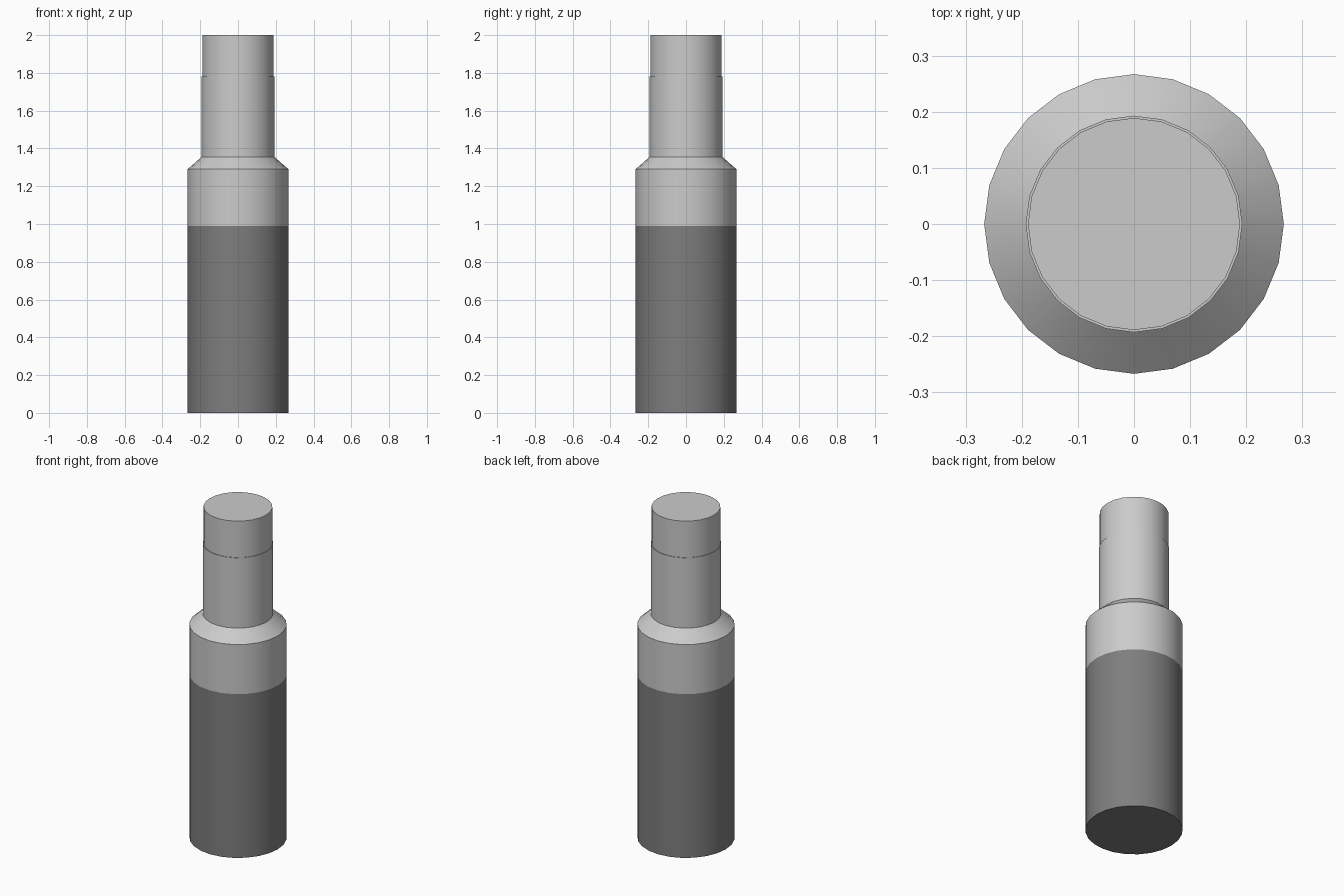
import bpy
import bmesh
from math import cos, sin, tau, radians

cube = bpy.data.objects.get("Cube")
if cube:
    bpy.data.objects.remove(cube, do_unlink=True)

SIDES = 24


def make_material(name, grey):
    mat = bpy.data.materials.new(name)
    mat.use_nodes = True
    colour = (grey, grey, grey, 1)
    mat.diffuse_color = colour
    mat.node_tree.nodes["Principled BSDF"].inputs["Base Color"].default_value = colour
    return mat


def turned_part(name, profile, mat, cap_bottom=False, cap_top=False):
    """Revolve (radius, height) points round z, with optional flat end caps."""
    bm = bmesh.new()
    rings = [[bm.verts.new((r * cos(tau * i / SIDES), r * sin(tau * i / SIDES), z))
              for i in range(SIDES)] for r, z in profile]
    for low, high in zip(rings, rings[1:]):
        for i in range(SIDES):
            j = (i + 1) % SIDES
            bm.faces.new((low[i], low[j], high[j], high[i]))
    if cap_bottom:
        bm.faces.new(rings[0][::-1])
    if cap_top:
        bm.faces.new(rings[-1])
    mesh = bpy.data.meshes.new(name)
    bm.to_mesh(mesh)
    bm.free()
    mesh.materials.append(mat)
    obj = bpy.data.objects.new(name, mesh)
    bpy.context.collection.objects.link(obj)
    bpy.ops.object.select_all(action="DESELECT")
    obj.select_set(True)
    bpy.context.view_layer.objects.active = obj
    bpy.ops.object.shade_smooth_by_angle(angle=radians(30))
    return obj


light = make_material("light grey", 0.6)
dark = make_material("dark grey", 0.21)

BODY, NECK, TIP = 0.267, 0.193, 0.189

# Dark lower body with a closed base
turned_part("lower_body", [(BODY, 0), (BODY, 0.99)], dark, cap_bottom=True)
# Light upper body with its sloping shoulder
turned_part("upper_body", [(BODY, 0.99), (BODY, 1.29), (NECK, 1.355)], light)
# Neck ending in a narrow step
turned_part("neck", [(NECK, 1.355), (NECK, 1.78), (TIP, 1.78)], light)
# Slightly slimmer tip with a flat top
turned_part("tip", [(TIP, 1.78), (TIP, 2)], light, cap_top=True)
